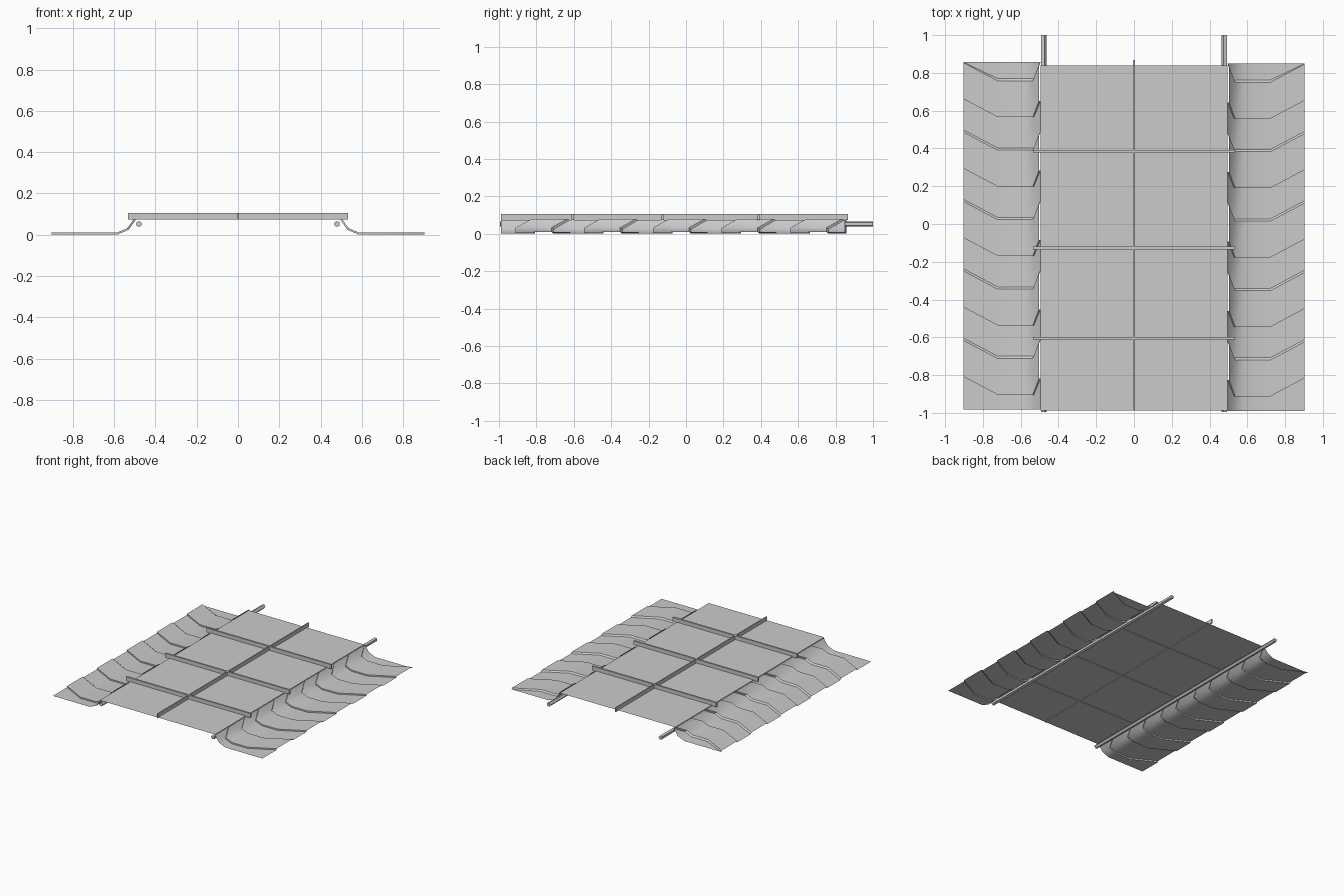
import bpy, bmesh, math
from mathutils import Vector

if "Cube" in bpy.data.objects:
    bpy.data.objects.remove(bpy.data.objects["Cube"])


def finish(name, bm, smooth=None):
    mesh = bpy.data.meshes.new(name)
    bmesh.ops.recalc_face_normals(bm, faces=bm.faces)
    bm.to_mesh(mesh)
    bm.free()
    ob = bpy.data.objects.new(name, mesh)
    bpy.context.collection.objects.link(ob)
    if smooth:
        bpy.ops.object.select_all(action='DESELECT')
        ob.select_set(True)
        bpy.context.view_layer.objects.active = ob
        bpy.ops.object.shade_smooth_by_angle(angle=math.radians(smooth))
    return ob


def box(name, lo, hi):
    bm = bmesh.new()
    bmesh.ops.create_cube(bm, size=1)
    for v in bm.verts:
        v.co = [lo[i] + (v.co[i] + 0.5) * (hi[i] - lo[i]) for i in range(3)]
    return finish(name, bm)


# Wing cross-section: x, z, chevron offset in y, raised-panel shift in x and z
PROFILE = [(0.903, 0.0, 0.096, 0.0, 0.010),
           (0.722, 0.0, 0.0, 0.0, 0.010),
           (0.585, 0.0, 0.0, 0.002, 0.010),
           (0.530, 0.024, 0.0, 0.006, 0.008),
           (0.495, 0.073, 0.085, 0.008, 0.006)]
PERIOD = 0.3675


def wing(name, side, shift):
    start, end = -0.982 + shift, 0.857 + shift
    # Rows along y: (position or None for straight end, straight y, raised)
    rows = [(None, start, 0)]
    for k in range(5):
        front = -0.904 + shift + k * PERIOD
        back = front + 0.192
        rows += [(front, 0, 0), (front, 0, 1), (back, 0, 1), (back + 0.012, 0, 0)]
    rows.append((None, end, 0))
    bm = bmesh.new()
    grid = []
    for y0, straight, up in rows:
        line = []
        for x, z, dy, sx, sz in PROFILE:
            y = straight if y0 is None else min(y0 + dy, end)
            line.append(bm.verts.new(Vector((side * (x + up * sx), y, z + up * sz))))
        grid.append(line)
    for a, b in zip(grid, grid[1:]):
        for i in range(len(PROFILE) - 1):
            quad = [a[i], a[i + 1], b[i + 1], b[i]]
            bm.faces.new(quad if side < 0 else quad[::-1])
    bmesh.ops.remove_doubles(bm, verts=bm.verts, dist=0.0005)
    ob = finish(name, bm, 36)
    # Keep the sheet facing upward
    if sum(p.normal.z * p.area for p in ob.data.polygons) < 0:
        ob.data.flip_normals()


# Stepped side sheets, slightly staggered
wing("left_stepped_sheet", -1, 0.0)
wing("right_stepped_sheet", 1, -0.008)

# Flat centre panel
bm = bmesh.new()
vs = [bm.verts.new((x, y, 0.077)) for x, y in
      ((-0.496, -0.988), (0.496, -0.988), (0.496, 0.84), (-0.496, 0.84))]
bm.faces.new(vs)
finish("centre_panel", bm)

# Long rib and cross ribs
box("long_rib", (-0.004, -0.988, 0.073), (0.004, 0.867, 0.106))
for i, y in enumerate((-0.605, -0.127, 0.386)):
    box(f"cross_rib_{i + 1}", (-0.534, y - 0.007, 0.073), (0.534, y + 0.007, 0.106))

# Five-sided support rails under the panel
for name, side in (("left_rail", -1), ("right_rail", 1)):
    bm = bmesh.new()
    rings = []
    for y in (-0.995, 1.0):
        rings.append([bm.verts.new((side * 0.48 + side * 0.016 * math.cos(t), y,
                                    0.052 + 0.015 * math.sin(t)))
                      for t in (math.pi + 2 * math.pi * k / 5 for k in range(5))])
    for k in range(5):
        j = (k + 1) % 5
        bm.faces.new((rings[0][k], rings[0][j], rings[1][j], rings[1][k]))
    for r in rings:
        bm.faces.new(r)
    finish(name, bm)
